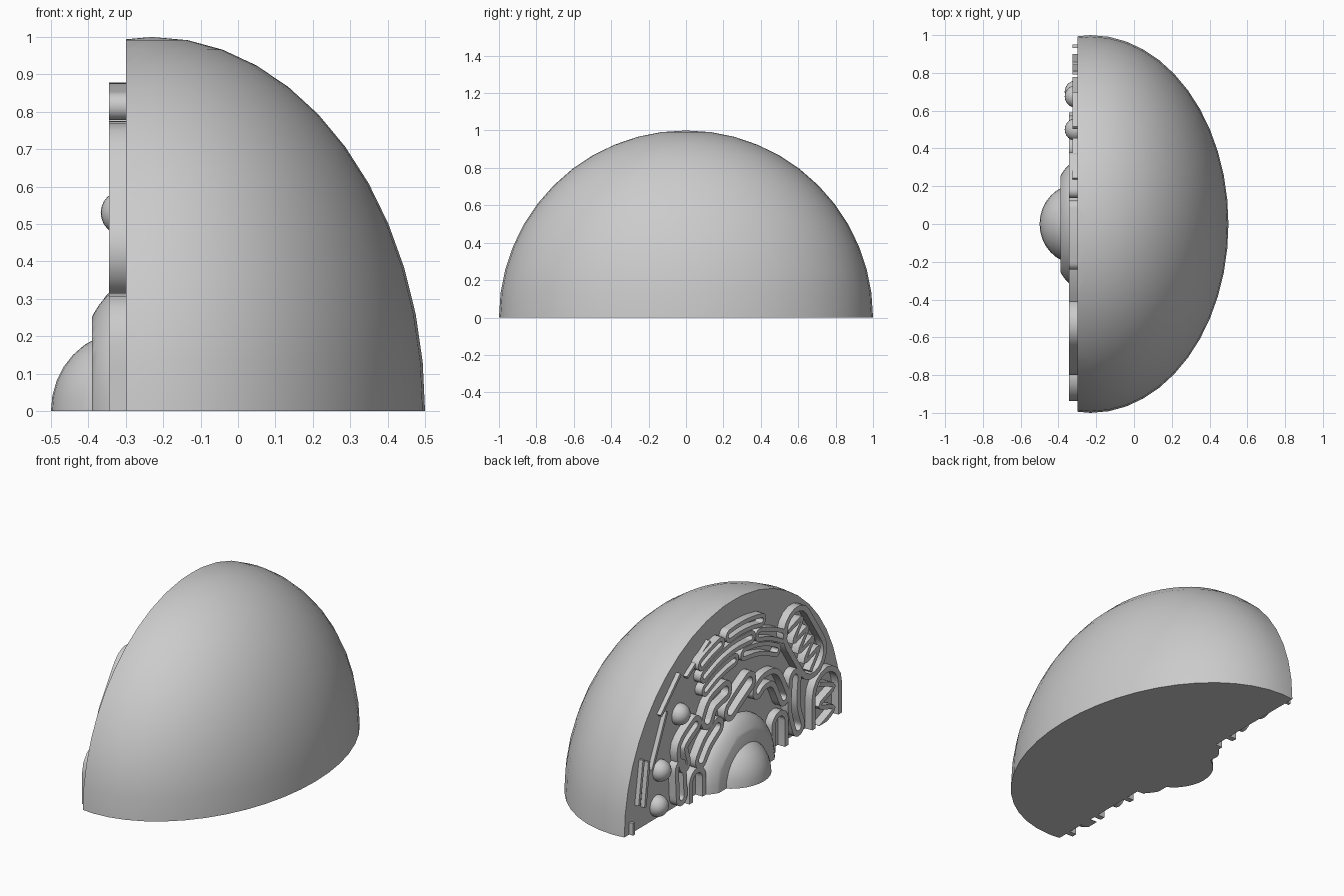
import bpy
import bmesh
from math import pi, cos, sin, radians
from mathutils import Vector, Matrix

FACE = -0.3  # x of the flat cut face

cube = bpy.data.objects.get("Cube")
if cube:
    bpy.data.objects.remove(cube, do_unlink=True)

grey = bpy.data.materials.new("plain grey")
grey.use_nodes = True
colour = (0.6, 0.6, 0.6, 1)
grey.diffuse_color = colour
grey.node_tree.nodes["Principled BSDF"].inputs["Base Color"].default_value = colour


def cut(bm, point, normal):
    """Remove everything on the normal's side and cap the opening."""
    geom = bm.verts[:] + bm.edges[:] + bm.faces[:]
    bmesh.ops.bisect_plane(bm, geom=geom, plane_co=point, plane_no=normal,
                           clear_outer=True, dist=1e-5)
    rim = [e for e in bm.edges if e.is_boundary]
    if rim:
        bmesh.ops.holes_fill(bm, edges=rim, sides=0)


def finish(name, bm, angle=35):
    bmesh.ops.recalc_face_normals(bm, faces=bm.faces[:])
    mesh = bpy.data.meshes.new(name)
    bm.to_mesh(mesh)
    bm.free()
    mesh.materials.append(grey)
    ob = bpy.data.objects.new(name, mesh)
    bpy.context.collection.objects.link(ob)
    bpy.ops.object.select_all(action='DESELECT')
    ob.select_set(True)
    bpy.context.view_layer.objects.active = ob
    bpy.ops.object.shade_smooth_by_angle(angle=radians(angle))
    return ob


def ellipsoid(name, centre, radii, segments, cuts=()):
    bm = bmesh.new()
    place = Matrix.Translation(centre) @ Matrix.Diagonal((*radii, 1))
    bmesh.ops.create_uvsphere(bm, u_segments=segments, v_segments=segments // 2,
                              radius=1, matrix=place)
    for point, normal in cuts:
        cut(bm, point, normal)
    return finish(name, bm)


def smooth_path(points, closed=False, steps=5):
    """Rounded path through the given points."""
    p = [Vector(q) for q in points]
    n = len(p)
    pick = (lambda i: p[i % n]) if closed else (lambda i: p[max(0, min(n - 1, i))])
    out = []
    for i in range(n if closed else n - 1):
        a, b, c, d = (pick(i + k) for k in (-1, 0, 1, 2))
        for s in range(steps):
            t = s / steps
            out.append(0.5 * (2 * b + (c - a) * t + (2 * a - 5 * b + 4 * c - d) * t * t
                              + (3 * b - a - 3 * c + d) * t ** 3))
    return out if closed else out + [p[-1]]


def normals(path, closed=False):
    n = len(path)
    result = []
    for i in range(n):
        a = path[(i - 1) % n] if closed else path[max(i - 1, 0)]
        b = path[(i + 1) % n] if closed else path[min(i + 1, n - 1)]
        d = (b - a).normalized()
        result.append(Vector((-d.y, d.x)))
    return result


def ribbon(name, path, closed=False, width=0.032, depth=0.045):
    """Raised wall of rectangular section along a path on the cut face."""
    bm = bmesh.new()
    rings = []
    for p, nrm in zip(path, normals(path, closed)):
        section = ((1, 0.01), (1, -depth), (-1, -depth), (-1, 0.01))
        corners = [(p + nrm * side * width / 2, x) for side, x in section]
        rings.append([bm.verts.new((FACE + x, q.x, q.y)) for q, x in corners])
    for i in range(len(rings) - (not closed)):
        a, b = rings[i], rings[(i + 1) % len(rings)]
        for k in range(4):
            bm.faces.new((a[k], a[(k + 1) % 4], b[(k + 1) % 4], b[k]))
    if not closed:
        bm.faces.new(rings[0])
        bm.faces.new(rings[-1])
    if min(p.y for p in path) < width:
        cut(bm, (0, 0, 0), (0, 0, -1))
    return finish(name, bm)


def pouch(name, points, radius, width=0.032):
    """Closed wall that runs around a spine with rounded ends."""
    spine = smooth_path(points)
    side = normals(spine)
    loop = [p + n * radius for p, n in zip(spine, side)]
    for end, order in ((-1, 1), (0, -1)):
        n = side[end] * order
        along = Vector((n.y, -n.x))
        loop += [spine[end] + (n * cos(k * pi / 8) + along * sin(k * pi / 8)) * radius
                 for k in range(1, 8)]
        if end == -1:
            loop += [p - m * radius for p, m in zip(reversed(spine), reversed(side))]
    return ribbon(name, loop, True, width)


# Outer body with its flat cut face and flat base
floor = ((0, 0, 0), (0, 0, -1))
ellipsoid("cell_body", (-0.23, 0, 0), (0.73, 1, 1), 48,
          [((FACE, 0, 0), (-1, 0, 0)), floor])

# Core and the cut shell around it
ellipsoid("nucleus_shell", (FACE, 0, 0), (0.14, 0.33, 0.33), 48,
          [((-0.39, 0, 0), (-1, 0, 0)), floor])
ellipsoid("nucleus_core", (FACE, 0, 0), (0.2, 0.212, 0.212), 32, [floor])

# Small round vesicles
for i, (y, z) in enumerate([(0.5, 0.53), (0.675, 0.27), (0.7, 0.075)]):
    ellipsoid(f"vesicle_{i + 1}", (-0.307, y, z), (0.06,) * 3, 24)

# Thin rods near the rim
rods = [((0.24, 0.855), (0.45, 0.725)), ((0.51, 0.77), (0.69, 0.595)),
        ((0.635, 0.6), (0.77, 0.31)), ((0.85, 0.4), (0.89, 0.15)),
        ((0.8, 0.37), (0.835, 0.12)), ((0.94, 0.07), (0.94, -0.02))]
for i, ends in enumerate(rods):
    ribbon(f"rod_{i + 1}", [Vector(e) for e in ends], width=0.018, depth=0.025)

# Folded membrane pouches around the core
pouches = [
    ([(0.29, 0.43), (0.24, 0.5), (0.13, 0.53)], 0.045),
    ([(0.08, 0.4), (0.0, 0.45), (-0.09, 0.5)], 0.045),
    ([(-0.17, 0.42), (-0.23, 0.45), (-0.33, 0.43), (-0.41, 0.29)], 0.035),
    ([(-0.51, 0.36), (-0.5, 0.2), (-0.54, 0.07)], 0.04),
    ([(0.35, 0.22), (0.29, 0.29), (0.2, 0.35)], 0.04),
    ([(0.5, 0.25), (0.52, 0.36), (0.4, 0.44)], 0.035),
    ([(0.53, 0.07), (0.54, 0.24)], 0.035),
]
for i, (spine, radius) in enumerate(pouches):
    pouch(f"membrane_pouch_{i + 1}", spine, radius)
for i, (y, top) in enumerate([(-0.37, 0.21), (0.385, 0.17)]):
    half = 0.06
    arch = [Vector((y - half, -0.02))]
    arch += [Vector((y - half * cos(k * pi / 10), top - half + half * sin(k * pi / 10)))
             for k in range(11)]
    arch.append(Vector((y + half, -0.02)))
    ribbon(f"membrane_arch_{i + 1}", arch)

# Stack of flattened curved sacs
sacs = [(0.84, -14, 6), (0.84, 12, 24), (0.76, -8, 25), (0.76, -32, -14),
        (0.68, -30, -4), (0.68, 4, 27)]
for i, (dist, start, end) in enumerate(sacs):
    arc = []
    for k in range(4):
        a = radians(start + (end - start) * k / 3)
        arc.append((dist * sin(a), dist * cos(a)))
    pouch(f"stacked_sac_{i + 1}", arc, 0.026, 0.024)

# Two oval bodies with folded inner walls
ovals = [((-0.53, 0.64), (-0.67, 0.43), 0.115), ((-0.8, 0.18), (-0.8, -0.2), 0.12)]
for i, (top, bottom, radius) in enumerate(ovals):
    pouch(f"oval_wall_{i + 1}", [top, bottom], radius)
    a, b = Vector(top), Vector(bottom)
    d = (b - a).normalized()
    across = Vector((-d.y, d.x)) * radius * 0.55
    start, length = a - d * radius * 0.5, (b - a).length + radius
    fold = [start + d * length * k / 8 + across * (-1) ** k for k in range(9)]
    if i:
        fold = fold[:5]
    ribbon(f"oval_fold_{i + 1}", smooth_path(fold), width=0.026)
